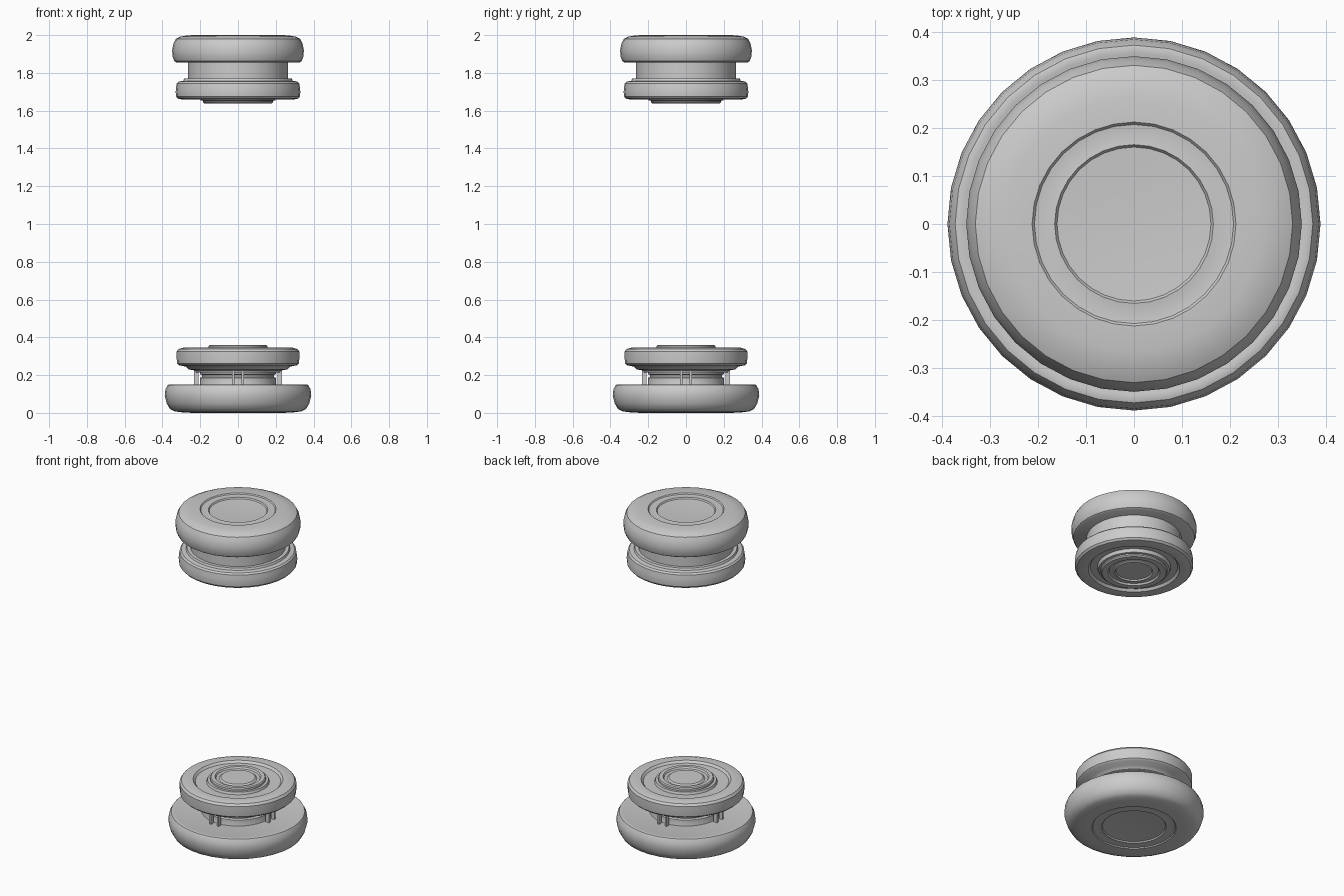
import bpy, bmesh, math

SIDES = 32


def finish(bm, name):
    bmesh.ops.recalc_face_normals(bm, faces=bm.faces)
    mesh = bpy.data.meshes.new(name)
    bm.to_mesh(mesh)
    bm.free()
    ob = bpy.data.objects.new(name, mesh)
    bpy.context.collection.objects.link(ob)
    bpy.ops.object.select_all(action='DESELECT')
    ob.select_set(True)
    bpy.context.view_layer.objects.active = ob
    bpy.ops.object.shade_smooth_by_angle(angle=math.radians(35))
    return ob


def lathe(name, profile):
    """Revolve (radius, z) points around z; radius 0 closes to a pole."""
    bm = bmesh.new()
    rings = []
    for r, z in profile:
        if r == 0:
            rings.append([bm.verts.new((0, 0, z))] * SIDES)
        else:
            rings.append([bm.verts.new((r * math.cos(math.tau * i / SIDES),
                                        r * math.sin(math.tau * i / SIDES), z))
                          for i in range(SIDES)])
    for a, b in zip(rings, rings[1:]):
        for i in range(SIDES):
            j = (i + 1) % SIDES
            bm.faces.new(list(dict.fromkeys((a[i], a[j], b[j], b[i]))))
    return finish(bm, name)


# Lower base: rounded foot with a ringed, dished underside
lathe("lower_base", [
    (0, 0.018), (0.09, 0.017), (0.175, 0.012), (0.18, 0.005), (0.205, 0.008),
    (0.23, 0.006), (0.235, 0.0), (0.29, 0.002), (0.335, 0.008), (0.36, 0.02),
    (0.377, 0.05), (0.388, 0.09), (0.384, 0.125), (0.372, 0.148),
    (0.362, 0.151), (0.355, 0.149), (0, 0.149)])

# Lower neck
lathe("lower_neck", [
    (0, 0.14), (0.205, 0.14), (0.2, 0.155), (0.2, 0.185), (0.19, 0.19),
    (0.19, 0.2), (0.2, 0.205), (0.2, 0.23), (0, 0.23)])

# Lower flange: stepped underside, rounded rim, recessed top
lathe("lower_flange", [
    (0, 0.215), (0.225, 0.215), (0.23, 0.225), (0.26, 0.23), (0.275, 0.245),
    (0.312, 0.252), (0.322, 0.262), (0.325, 0.29), (0.325, 0.325),
    (0.315, 0.338), (0.29, 0.345), (0.25, 0.343), (0.238, 0.33),
    (0.175, 0.328), (0.17, 0.342), (0, 0.342)])

# Lower hub: raised ring around a shallow centre disc
lathe("lower_hub", [
    (0, 0.33), (0.155, 0.33), (0.155, 0.354), (0.15, 0.36), (0.128, 0.36),
    (0.122, 0.35), (0.105, 0.348), (0.095, 0.356), (0, 0.358)])

# Four pairs of small pins between foot and flange
for k in range(4):
    bm = bmesh.new()
    for side in (-1, 1):
        pin = bmesh.ops.create_cube(bm, size=1)["verts"]
        bmesh.ops.scale(bm, verts=pin, vec=(0.024, 0.012, 0.08))
        bmesh.ops.translate(bm, verts=pin, vec=(0.221, side * 0.025, 0.185))
    pins = finish(bm, f"pin_pair_{k + 1}")
    pins.rotation_euler.z = k * math.pi / 2

# Upper cap: rounded knob with a ringed, dished top
lathe("upper_cap", [
    (0, 1.983), (0.09, 1.984), (0.16, 1.988), (0.165, 1.995), (0.188, 1.992),
    (0.207, 1.994), (0.212, 2.0), (0.265, 1.999), (0.305, 1.992),
    (0.33, 1.98), (0.342, 1.955), (0.349, 1.92), (0.346, 1.885),
    (0.337, 1.862), (0.325, 1.855), (0, 1.855)])

# Upper neck
lathe("upper_neck", [(0, 1.87), (0.265, 1.87), (0.265, 1.765), (0, 1.765)])

# Upper flange: stepped shoulder, rounded rim, recessed underside
lathe("upper_flange", [
    (0, 1.77), (0.285, 1.77), (0.29, 1.758), (0.315, 1.754), (0.324, 1.745),
    (0.328, 1.72), (0.33, 1.7), (0.328, 1.675), (0.318, 1.664), (0.29, 1.658),
    (0.255, 1.66), (0.243, 1.674), (0.205, 1.674), (0.198, 1.655),
    (0.187, 1.652), (0, 1.652)])

# Upper hub: ring with a sunken centre
lathe("upper_hub", [
    (0, 1.66), (0.187, 1.66), (0.185, 1.645), (0.178, 1.638), (0.145, 1.638),
    (0.138, 1.648), (0.115, 1.648), (0.105, 1.642), (0.1, 1.651), (0, 1.651)])
